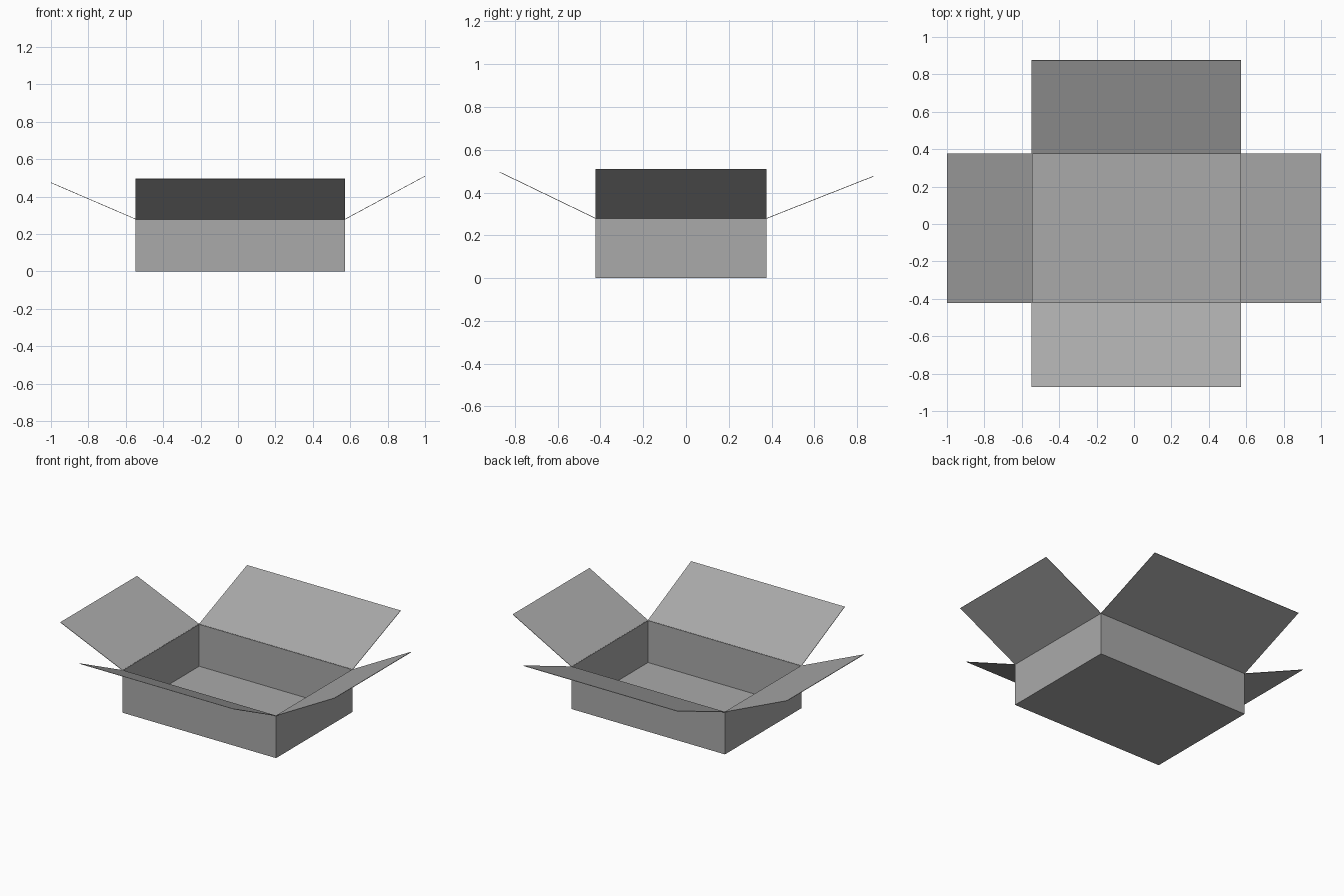
import bpy
import bmesh
from mathutils import Vector

cube = bpy.data.objects.get("Cube")
if cube:
    bpy.data.objects.remove(cube, do_unlink=True)

# Single grey card colour
GREY = (0.4, 0.4, 0.4, 1)
card = bpy.data.materials.new("grey_card")
card.use_nodes = True
card.diffuse_color = GREY
card.node_tree.nodes["Principled BSDF"].inputs["Base Color"].default_value = GREY

THICKNESS = 0.003
X0, X1 = -0.547, 0.573
Y0, Y1 = -0.422, 0.376
TOP = 0.279


def sheet(name, faces):
    """Thin card made from quads, welded along shared edges."""
    bm = bmesh.new()
    for quad in faces:
        bm.faces.new([bm.verts.new(p) for p in quad])
    bmesh.ops.remove_doubles(bm, verts=bm.verts, dist=0.0001)
    bmesh.ops.recalc_face_normals(bm, faces=bm.faces)
    mesh = bpy.data.meshes.new(name)
    bm.to_mesh(mesh)
    bm.free()
    mesh.materials.append(card)
    obj = bpy.data.objects.new(name, mesh)
    bpy.context.collection.objects.link(obj)
    solid = obj.modifiers.new("card_thickness", "SOLIDIFY")
    solid.thickness = THICKNESS
    solid.offset = -1 if len(faces) > 1 else 0
    solid.use_even_offset = True
    return obj


# Open tray: floor and four walls
base = [Vector(c) for c in ((X0, Y0, 0), (X1, Y0, 0), (X1, Y1, 0), (X0, Y1, 0))]
rim = [p + Vector((0, 0, TOP)) for p in base]
walls = [(base[i], base[(i + 1) % 4], rim[(i + 1) % 4], rim[i]) for i in range(4)]
sheet("box_body", [base[::-1]] + walls)

# Four flaps hinged on the rim, each with its own outward reach and rise
flaps = (
    ("front_flap", (0, -0.45, 0.217)),
    ("left_flap", (0.427, 0, 0.23)),
    ("back_flap", (0, 0.5, 0.197)),
    ("right_flap", (-0.453, 0, 0.195)),
)
for i, (name, reach) in enumerate(flaps):
    a, b = rim[i], rim[(i + 1) % 4]
    sheet(name, [(a, b, b + Vector(reach), a + Vector(reach))])
